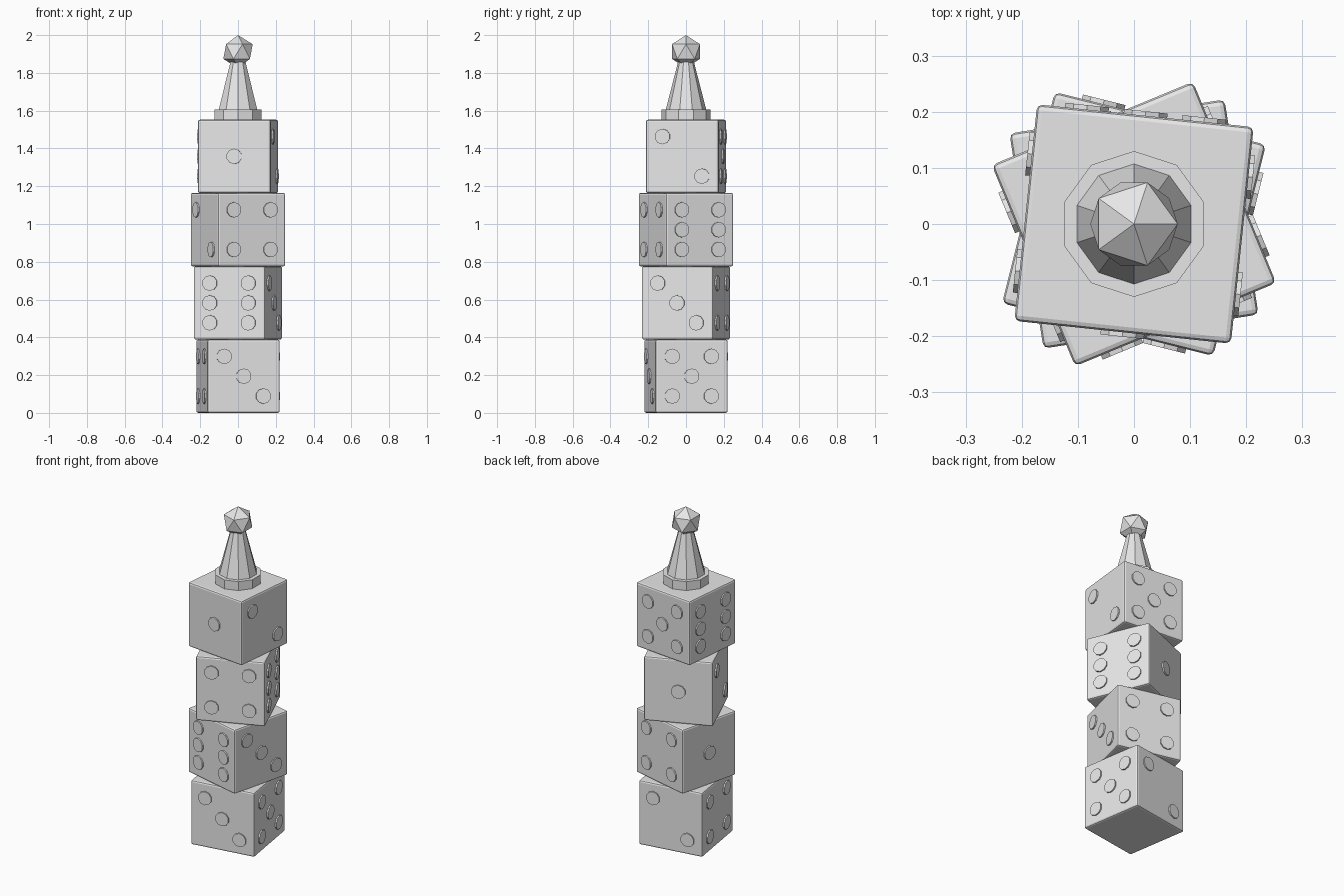
import bpy, math
from mathutils import Matrix, Vector

if "Cube" in bpy.data.objects:
    bpy.data.objects.remove(bpy.data.objects["Cube"])

SIDE = 0.388      # die edge length
GAP = 0.105       # pip spacing
grey = bpy.data.materials.new("plain_grey")
grey.diffuse_color = (0.8, 0.8, 0.8, 1)
grey.use_nodes = True
grey.node_tree.nodes["Principled BSDF"].inputs["Base Color"].default_value = grey.diffuse_color


def finish(name, mat=None):
    ob = bpy.context.object
    ob.name = name
    ob.data.materials.append(grey)
    if mat is not None:
        ob.matrix_world = mat
    return ob


# Pip layouts as (column, row), seen from outside the face
DIAG = [(-1, 1), (1, -1)]
CORNERS = DIAG + [(1, 1), (-1, -1)]
PIPS = {1: [(0, 0)], 2: DIAG, 3: DIAG + [(0, 0)], 4: CORNERS,
        5: CORNERS + [(0, 0)], 6: CORNERS + [(-1, 0), (1, 0)]}


def die(name, level, degrees, faces):
    """Bevelled cube with raised pips on front, right, back and left."""
    place = (Matrix.Translation((0, 0, SIDE * (level + 0.5)))
             @ Matrix.Rotation(math.radians(degrees), 4, 'Z'))
    bpy.ops.mesh.primitive_cube_add(size=SIDE)
    body = finish(name, place)
    bevel = body.modifiers.new("soft_edges", 'BEVEL')
    bevel.width = 0.01
    bevel.segments = 2
    for i, number in enumerate(faces):
        turn = Matrix.Rotation(i * math.pi / 2, 4, 'Z')
        for k, (col, row) in enumerate(PIPS[number]):
            bpy.ops.mesh.primitive_cylinder_add(vertices=10, radius=0.041, depth=0.02)
            spot = Matrix.Translation(Vector((col * GAP, -SIDE / 2 + 0.002, row * GAP)))
            finish(f"{name}_pip_{i}_{k}",
                   place @ turn @ spot @ Matrix.Rotation(math.pi / 2, 4, 'X'))


# Stack of dice: front, right, back, left pip counts
die("bottom_die", 0, 9, (3, 5, 2, 4))
die("lower_die", 1, -14, (6, 3, 4, 1))
die("upper_die", 2, 22.5, (4, 6, 1, 2))
die("top_die", 3, -6, (1, 2, 5, 6))

# Pawn standing on the stack
TOP = SIDE * 4
bpy.ops.mesh.primitive_cylinder_add(vertices=10, radius=0.13, depth=0.054,
                                    location=(0, 0, TOP + 0.027))
finish("pawn_base")
bpy.ops.mesh.primitive_cone_add(vertices=10, radius1=0.107, radius2=0.041, depth=0.256,
                                location=(0, 0, TOP + 0.054 + 0.128))
finish("pawn_body")
bpy.ops.mesh.primitive_ico_sphere_add(subdivisions=1, radius=0.087, location=(0, 0, 1.913))
finish("pawn_head")
